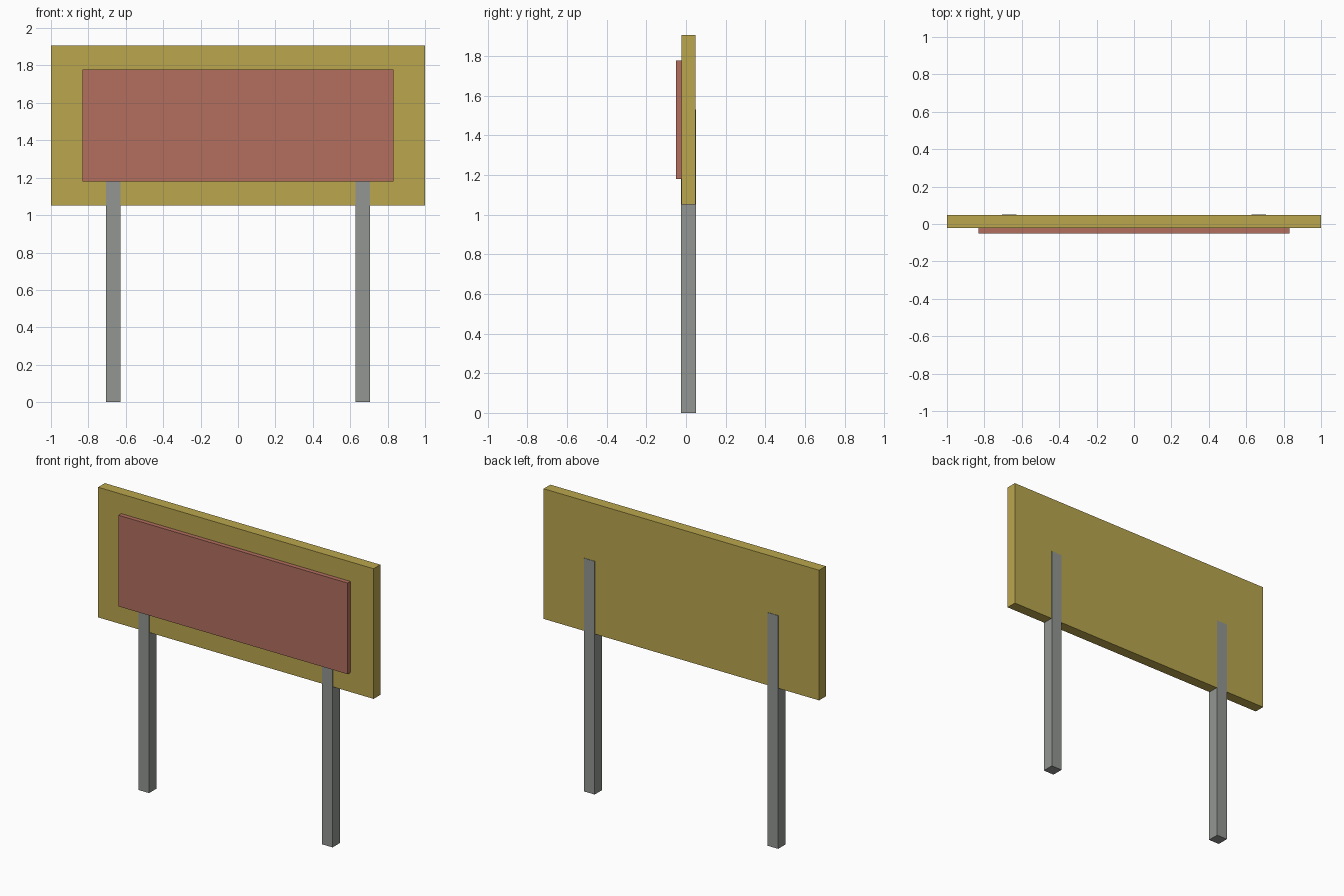
import bpy
import bmesh
from mathutils import Vector

if "Cube" in bpy.data.objects:
    bpy.data.objects.remove(bpy.data.objects["Cube"])


def material(name, rgb):
    m = bpy.data.materials.new(name)
    m.diffuse_color = (*rgb, 1.0)
    m.use_nodes = True
    m.node_tree.nodes["Principled BSDF"].inputs["Base Color"].default_value = m.diffuse_color
    return m


def box(name, lo, hi, mat):
    """Axis-aligned box between two corners."""
    lo, hi = Vector(lo), Vector(hi)
    bm = bmesh.new()
    bmesh.ops.create_cube(bm, size=1.0)
    for v in bm.verts:
        v.co = (lo + hi) / 2 + v.co * (hi - lo)
    mesh = bpy.data.meshes.new(name)
    bm.to_mesh(mesh)
    bm.free()
    mesh.materials.append(mat)
    obj = bpy.data.objects.new(name, mesh)
    bpy.context.collection.objects.link(obj)
    return obj


gold = material("ochre_yellow", (0.491, 0.381, 0.076))
red = material("brick_red", (0.445, 0.156, 0.112))
grey = material("post_grey", (0.287, 0.305, 0.287))

# Main sign board
box("sign_board", (-1.0, -0.022, 1.052), (1.0, 0.048, 1.906), gold)

# Raised front panel
box("front_panel", (-0.832, -0.051, 1.18), (0.832, -0.022, 1.778), red)

# Posts, slightly thicker than the board so they show on both faces
for side, x in (("left", -0.666), ("right", 0.666)):
    box(side + "_post", (x - 0.039, -0.026, 0.0), (x + 0.039, 0.051, 1.53), grey)
